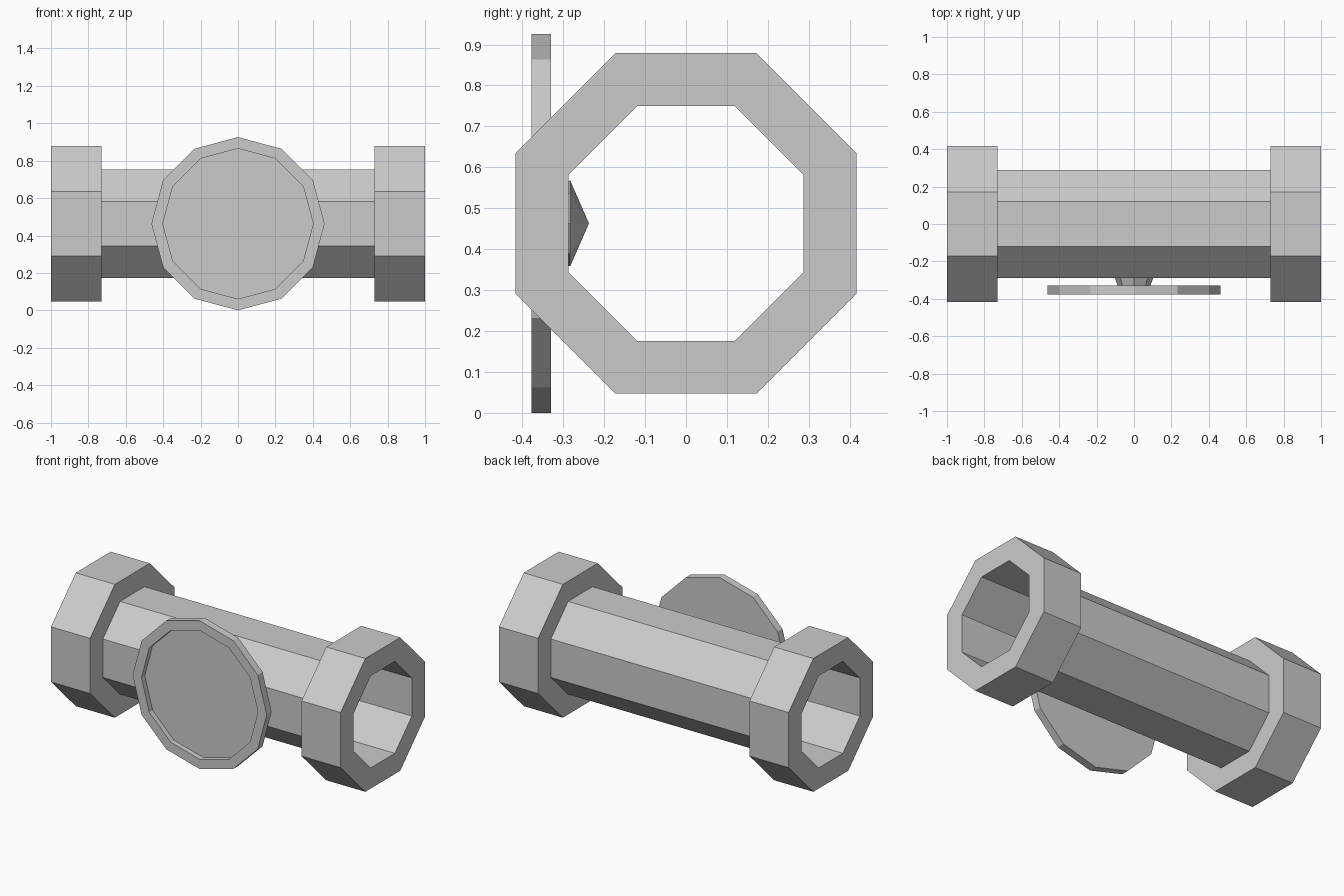
import bpy, bmesh
from math import sin, cos, pi, tan

if "Cube" in bpy.data.objects:
    bpy.data.objects.remove(bpy.data.objects["Cube"])

CZ = 0.463  # height of the pipe axis


def lathe(name, profile, sides, axis, phase=0.0, closed=True):
    """Spin (radius, position) points round the x or y axis through CZ."""
    bm = bmesh.new()
    rings = []
    for r, p in profile:
        ring = []
        for i in range(1 if r == 0 else sides):
            a = phase + 2 * pi * i / sides
            u, v = r * sin(a), CZ + r * cos(a)
            ring.append(bm.verts.new((p, u, v) if axis == 'x' else (u, p, v)))
        rings.append(ring)
    pairs = list(zip(rings, rings[1:]))
    if closed:
        pairs.append((rings[-1], rings[0]))
    for a, b in pairs:
        for i in range(sides):
            j = (i + 1) % sides
            if len(a) == 1:
                bm.faces.new((a[0], b[i], b[j]))
            elif len(b) == 1:
                bm.faces.new((a[i], b[0], a[j]))
            else:
                bm.faces.new((a[i], b[i], b[j], a[j]))
    bmesh.ops.recalc_face_normals(bm, faces=bm.faces)
    mesh = bpy.data.meshes.new(name)
    bm.to_mesh(mesh)
    bm.free()
    obj = bpy.data.objects.new(name, mesh)
    bpy.context.collection.objects.link(obj)
    return obj


# Octagonal thin-walled pipe with a collar at each end (flat sides up)
k = 1 / cos(pi / 8)
outer, pipe, bore = 0.416 * k, 0.29 * k, 0.287 * k
lathe("flanged_pipe", [(bore, -1), (outer, -1), (outer, -0.73), (pipe, -0.73),
                       (pipe, 0.73), (outer, 0.73), (outer, 1), (bore, 1)],
      8, 'x', pi / 8)

# Twelve-sided hand wheel with a recessed front
lathe("wheel", [(0, -0.33), (0.463, -0.33), (0.463, -0.378),
                (0.402, -0.378), (0.402, -0.345), (0, -0.345)],
      12, 'y', closed=False)

# Short flared stem joining wheel and pipe, with its tip inside the bore
lathe("stem", [(0, -0.335), (0.085, -0.335), (0.105, -0.283), (0, -0.237)],
      8, 'y', closed=False)
